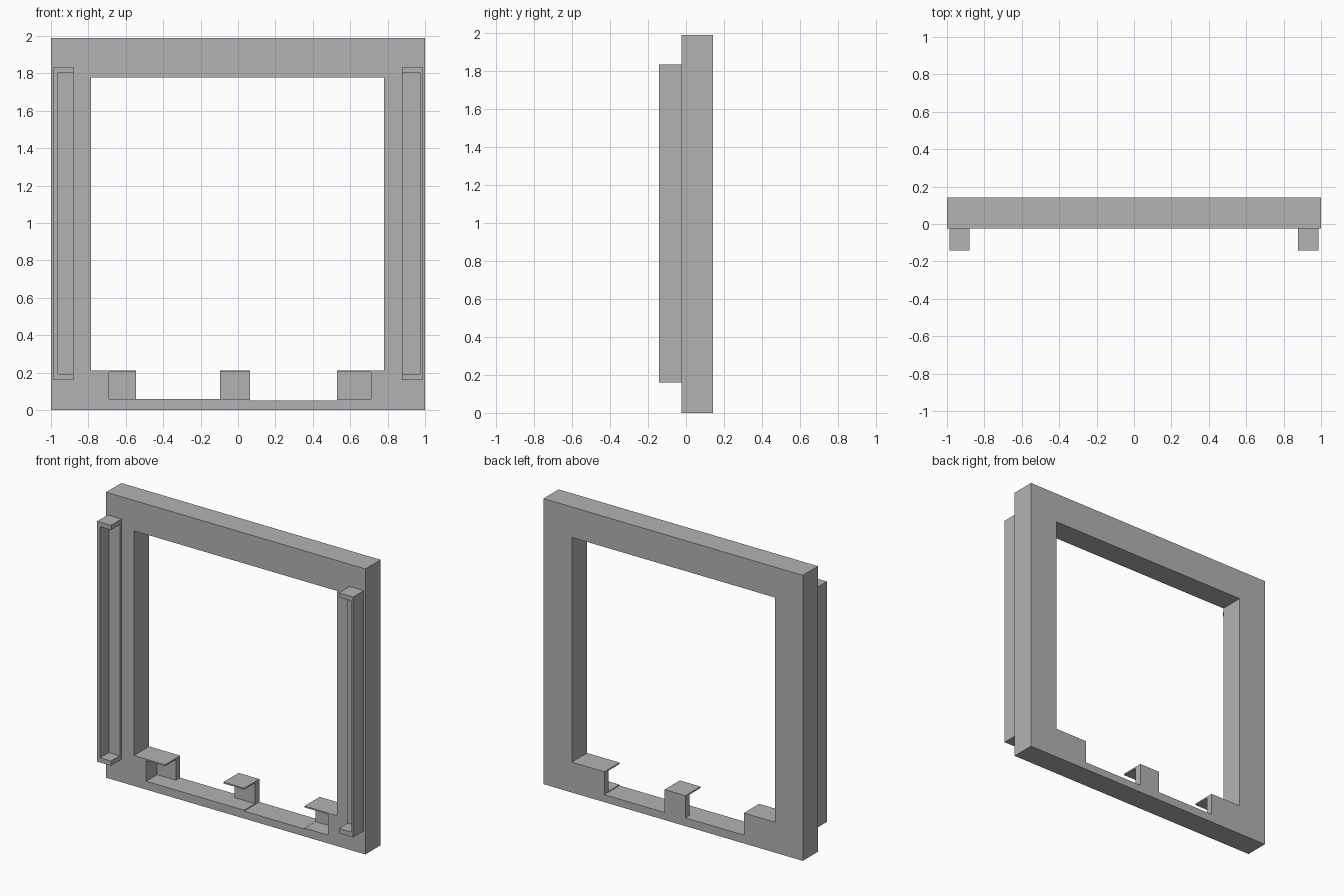
import bpy

default = bpy.data.objects.get("Cube")
if default:
    bpy.data.objects.remove(default, do_unlink=True)

grey = bpy.data.materials.new("plain grey")
grey.use_nodes = True
colour = (0.45, 0.45, 0.45, 1)
grey.diffuse_color = colour
grey.node_tree.nodes["Principled BSDF"].inputs["Base Color"].default_value = colour

FRONT, BACK = -0.025, 0.142


def box(name, x0, x1, y0, y1, z0, z1):
    """Axis-aligned box given by its limits."""
    bpy.ops.mesh.primitive_cube_add(size=1)
    ob = bpy.context.object
    ob.name = name
    ob.scale = (x1 - x0, y1 - y0, z1 - z0)
    ob.location = ((x0 + x1) / 2, (y0 + y1) / 2, (z0 + z1) / 2)
    bpy.ops.object.transform_apply(location=True, rotation=True, scale=True)
    ob.data.materials.append(grey)
    return ob


def cut(target, *limits):
    """Subtract a box from the target."""
    cutter = box("cutter", *limits)
    cutter.hide_render = True
    mod = target.modifiers.new("cut", 'BOOLEAN')
    mod.operation = 'DIFFERENCE'
    mod.solver = 'EXACT'
    mod.object = cutter
    bpy.context.view_layer.objects.active = target
    bpy.ops.object.modifier_apply(modifier=mod.name)
    bpy.data.objects.remove(cutter, do_unlink=True)


# Square frame with its window opening
frame = box("frame", -1, 1, FRONT, BACK, 0, 1.99)
cut(frame, -0.785, 0.78, -1, 1, 0.212, 1.778)

# Two notches through the bottom bar
cut(frame, -0.545, -0.095, -1, 1, 0.058, 0.5)
cut(frame, 0.065, 0.53, -1, 1, 0.052, 0.5)

# Pockets in the front of the three blocks, leaving a thin top and a back wall
for x0, x1 in ((-0.69, -0.5), (-0.2, 0.2), (0.5, 0.71)):
    cut(frame, x0, x1, -1, 0.095, 0.058, 0.202)

# Side channels: open at the front and towards the middle
left_rail = box("left_rail", 0.877, 0.987, -0.142, FRONT, 0.16, 1.835)
cut(left_rail, 0.5, 0.976, -1, -0.045, 0.193, 1.803)
right_rail = box("right_rail", -0.987, -0.88, -0.142, FRONT, 0.16, 1.835)
cut(right_rail, -0.963, -0.5, -1, -0.045, 0.193, 1.803)
